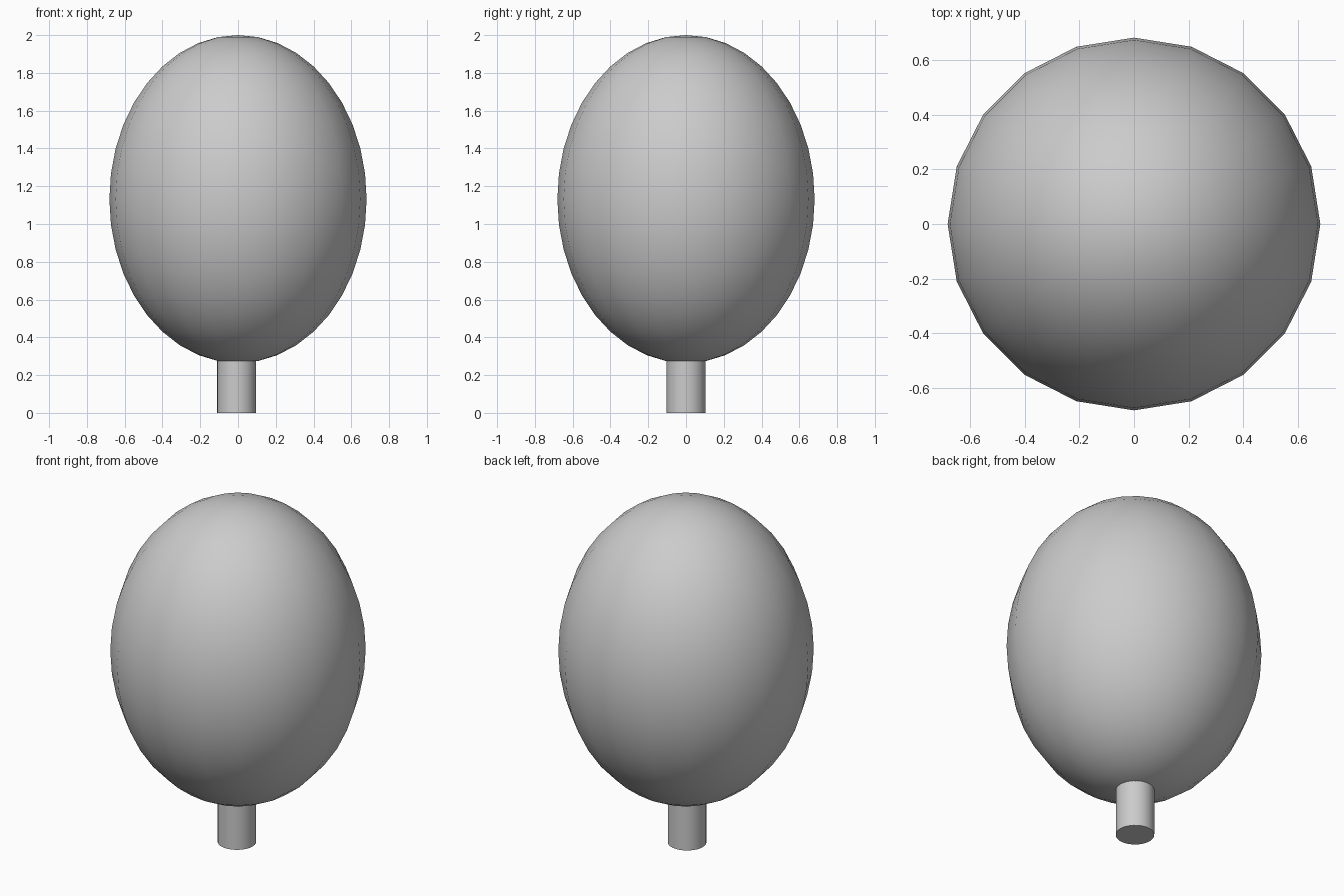
import bpy
import math

if "Cube" in bpy.data.objects:
    bpy.data.objects.remove(bpy.data.objects["Cube"])

# Crown: 20-sided smooth egg-shaped ellipsoid
bpy.ops.mesh.primitive_uv_sphere_add(segments=20, ring_count=20, radius=1, location=(0, 0, 1.132))
crown = bpy.context.object
crown.name = "crown"
crown.scale = (0.681, 0.681, 0.868)
bpy.ops.object.transform_apply(location=False, rotation=False, scale=True)
bpy.ops.object.shade_smooth()

# Trunk: short round post running slightly into the crown
bpy.ops.mesh.primitive_cylinder_add(vertices=32, radius=0.103, depth=0.30, location=(-0.007, 0, 0.15))
trunk = bpy.context.object
trunk.name = "trunk"
bpy.ops.object.shade_smooth_by_angle(angle=math.radians(30))
